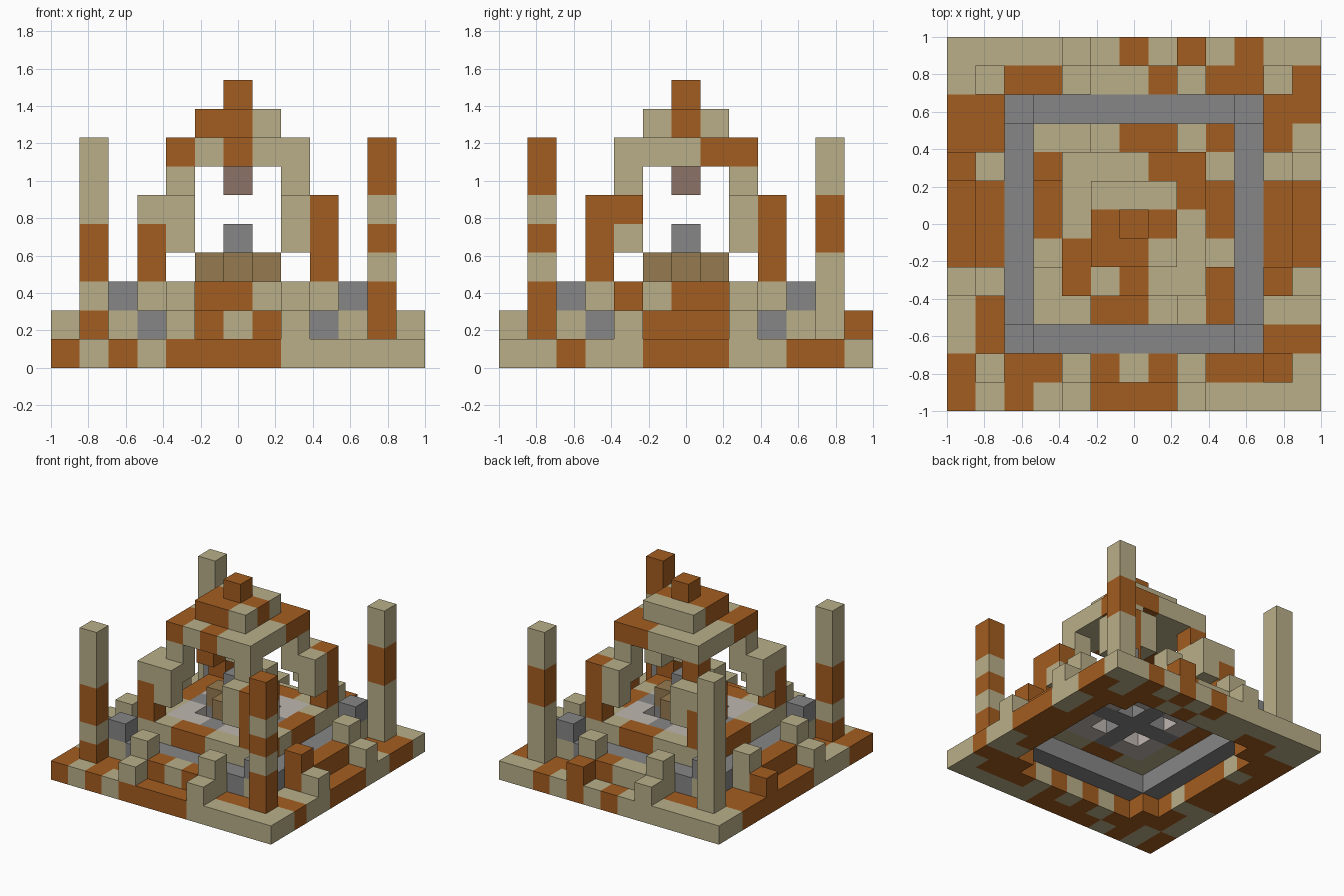
import bpy
import bmesh
from mathutils import Vector

if "Cube" in bpy.data.objects:
    bpy.data.objects.remove(bpy.data.objects["Cube"], do_unlink=True)

CELL = 2 / 13

COLOURS = {
    "T": ("tan_stone", (0.49, 0.43, 0.25)),
    "O": ("orange_clay", (0.37, 0.11, 0.015)),
    "G": ("grey_stone", (0.24, 0.24, 0.24)),
    "L": ("pale_stone", (0.52, 0.47, 0.44)),
    "B": ("brown_wood", (0.30, 0.195, 0.08)),
    "M": ("mauve_brown", (0.26, 0.17, 0.135)),
}
MATS = {}
for key, (name, rgb) in COLOURS.items():
    m = bpy.data.materials.new(name)
    m.use_nodes = True
    m.diffuse_color = (*rgb, 1)
    bsdf = next(n for n in m.node_tree.nodes if n.type == "BSDF_PRINCIPLED")
    bsdf.inputs["Base Color"].default_value = (*rgb, 1)
    MATS[key] = m


def build(name, cells):
    """Make one object of unit blocks {(i, j, layer): colour}, outer faces only."""
    bm = bmesh.new()
    keys = sorted(set(cells.values()))
    for pos, colour in cells.items():
        centre = Vector(pos) + Vector((0, 0, 0.5))
        for axis in range(3):
            for sign in (-1, 1):
                n = Vector((0, 0, 0))
                n[axis] = sign
                if tuple(int(p + d) for p, d in zip(pos, n)) in cells:
                    continue
                u = Vector((0, 0, 0))
                u[(axis + 1) % 3] = 0.5
                v = n.cross(u)
                mid = centre + n / 2
                corners = (mid - u - v, mid + u - v, mid + u + v, mid - u + v)
                face = bm.faces.new([bm.verts.new(c * CELL) for c in corners])
                face.material_index = keys.index(colour)
    bmesh.ops.remove_doubles(bm, verts=bm.verts, dist=0.0001)
    mesh = bpy.data.meshes.new(name)
    bm.to_mesh(mesh)
    bm.free()
    for key in keys:
        mesh.materials.append(MATS[key])
    bpy.context.collection.objects.link(bpy.data.objects.new(name, mesh))


def plan(rows, layer):
    """Square plan drawn from back to front, centred on the origin."""
    half = len(rows) // 2
    return {(c - half, half - r, layer): ch
            for r, row in enumerate(rows) for c, ch in enumerate(row) if ch != "."}


def column(i, j, layer, colours):
    return {(i, j, layer + k): ch for k, ch in enumerate(colours)}


# Base slab: wide border, open middle, filled inner corners
build("base_border", plan([
    "TTTTTTOTOTOTT",
    "TTOOTTTOTOOTO",
    "OOO.......OOO",
    "OO.........OT",
    "OT.........OT",
    "OO.........OO",
    "OO.........OO",
    "OO.........OO",
    "TT.........OT",
    "TO.........TT",
    "TOO.......OOO",
    "OTOOTOTOTOOOT",
    "OTOTOOOOTTTTT",
], 0))

# Grey channel with posts at its corners
ring = {(i, j, 1): "G" for i in range(-4, 5) for j in range(-4, 5)
        if max(abs(i), abs(j)) == 4 and abs(i) != abs(j)}
build("grey_channel", ring)
for i in (-4, 4):
    for j in (-4, 4):
        build("channel_post", column(i, j, 1, "TG"))

# Stepped rail on each side: a row of five, raised ends, outer steps
SIDES = {
    "front": (lambda t, d: (t, -d), "TOTOT", "TT"),
    "back": (lambda t, d: (t, d), "TTTOT", "TO"),
    "left": (lambda t, d: (d, t), "OOOOT", "TT"),
    "right": (lambda t, d: (-d, t), "TOOOT", "TO"),
}
for side, (place, rail, steps) in SIDES.items():
    cells = {(*place(t - 2, 5), 1): ch for t, ch in enumerate(rail)}
    for t, step, end in ((-2, steps[0], rail[0]), (2, steps[1], rail[-1])):
        cells[(*place(t, 5), 2)] = end
        cells[(*place(t, 6), 1)] = step
    build(side + "_rail", cells)

# Four tall corner poles
for i, j, colours in ((-5, -5, "OTOOTTT"), (5, -5, "OOTOTOO"),
                      (5, 5, "TTTOOTT"), (-5, 5, "TTTTTTT")):
    build("corner_pole", column(i, j, 1, colours))

# Platform: coloured rim, pale corners, grey cross
build("platform_rim", plan([
    "TTTOOTT",
    "O.....T",
    "O.....O",
    "O.....O",
    "T.....T",
    "T.....O",
    "TTOOTTT",
], 2))
build("platform_floor", plan([
    "LLGLL",
    "L.G.L",
    "GGGGG",
    "L.G.L",
    "LLGLL",
], 2))

# Altar in the middle
build("altar", plan([".B.", "BGB", ".B."], 3))
build("altar_top", column(0, 0, 4, "G"))

# Corner supports: post, two arms, inner shoulder and roof pillar
for sx, sy, post, x_arm, y_arm, pillar in (
        (-1, -1, "OOT", "TT", "TT", "TT"),
        (1, -1, "OOO", "TT", "TO", "TT"),
        (1, 1, "OOO", "TT", "TT", "TT"),
        (-1, 1, "OOT", "TT", "OO", "TO")):
    cells = column(3 * sx, 3 * sy, 3, post)
    cells.update(column(2 * sx, 3 * sy, 4, x_arm))
    cells.update(column(3 * sx, 2 * sy, 4, y_arm))
    cells.update(column(2 * sx, 2 * sy, 5, pillar))
    build("corner_support", cells)

# Stepped roof with hanging block and finial
build("roof_lower", plan([
    "TTTOO",
    "TTTTO",
    "TTTTT",
    "OTTTT",
    "OTOTT",
], 7))
build("roof_upper", plan(["TTT", "OOO", "OOT"], 8))
build("roof_finial", column(0, 0, 9, "O"))
build("hanging_block", column(0, 0, 6, "M"))
